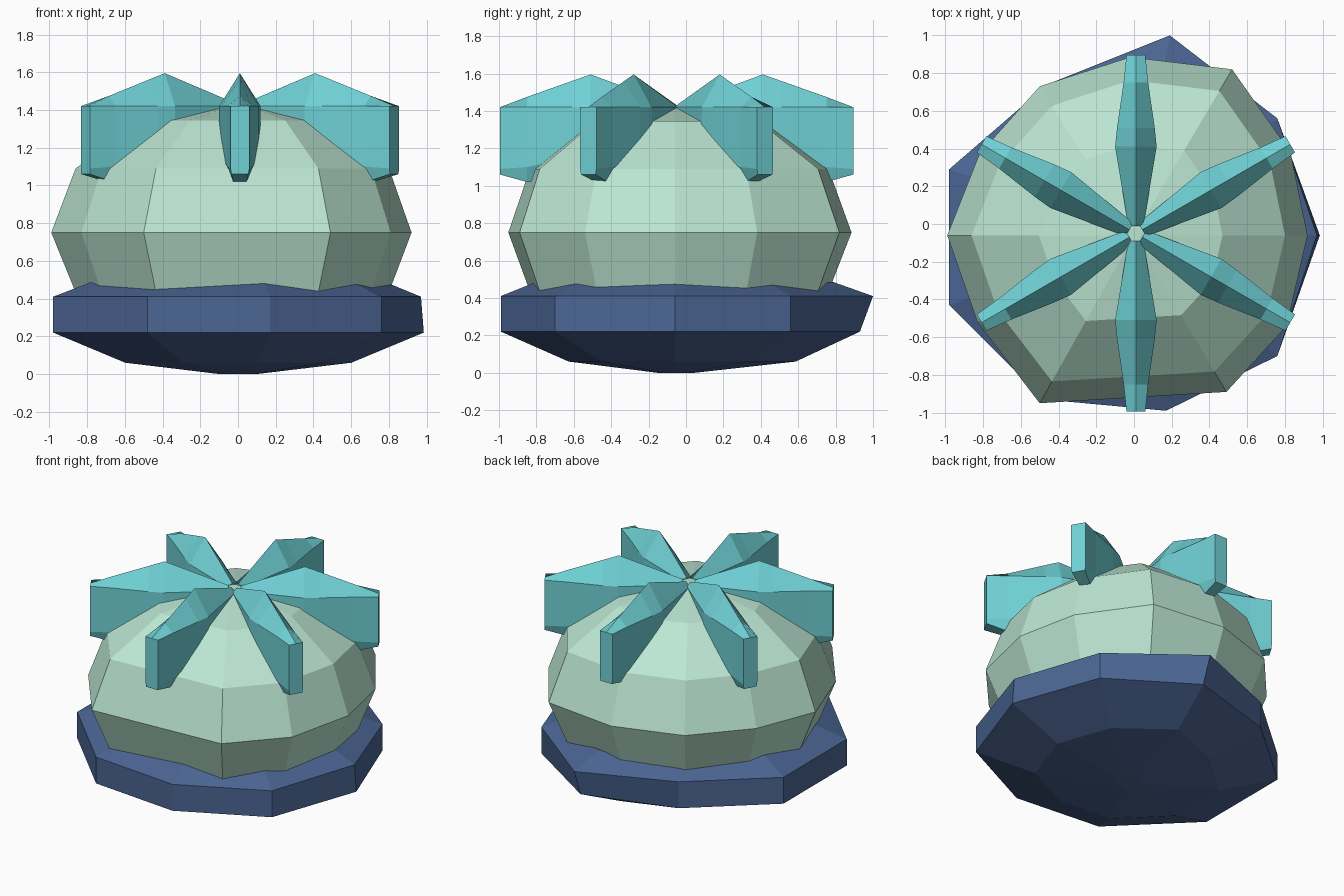
import bpy
from math import cos, sin, radians

if "Cube" in bpy.data.objects:
    bpy.data.objects.remove(bpy.data.objects["Cube"])

CX, CY = 0.0, -0.06   # shared axis of body and ribbons


def material(name, rgb):
    m = bpy.data.materials.new(name)
    m.diffuse_color = (*rgb, 1)
    m.use_nodes = True
    m.node_tree.nodes["Principled BSDF"].inputs["Base Color"].default_value = m.diffuse_color
    return m


def loft(name, rings, mat):
    """Skin a stack of equal-sized vertex rings and cap both ends."""
    n = len(rings[0])
    verts = [v for ring in rings for v in ring]
    faces = [tuple(reversed(range(n))),
             tuple(range(len(verts) - n, len(verts)))]
    for k in range(len(rings) - 1):
        for i in range(n):
            j = (i + 1) % n
            faces.append((k * n + i, k * n + j, (k + 1) * n + j, (k + 1) * n + i))
    me = bpy.data.meshes.new(name)
    me.from_pydata(verts, [], faces)
    me.update()
    me.materials.append(mat)
    ob = bpy.data.objects.new(name, me)
    bpy.context.collection.objects.link(ob)
    return ob


def stack(outline, profile):
    """Copies of an outline, scaled about the axis, at each (scale, z)."""
    return [[(CX + (x - CX) * s, CY + (y - CY) * s, z) for x, y in outline]
            for s, z in profile]


# Dish: uneven nine-sided saucer
dish_outline = [(0.985, -0.06), (0.76, 0.56), (0.19, 1.0), (-0.46, 0.74), (-0.98, 0.29),
                (-0.98, -0.43), (-0.48, -0.93), (0.17, -0.99), (0.76, -0.70)]
dish_rings = stack(dish_outline, [(0.1, 0), (0.61, 0.06), (1.0, 0.22), (1.0, 0.41),
                                  (0.8, 0.485), (0.3, 0.52)])
dish_rings[2][2] = (0.19, 0.93, 0.22)
dish_rings[3][0] = (0.97, -0.06, 0.41)
loft("dish", dish_rings, material("dish_blue", (0.07, 0.13, 0.29)))

# Body: faceted dome
body_outline = [(0.92, -0.06), (0.83, 0.38), (0.52, 0.82), (-0.02, 0.885), (-0.50, 0.73),
                (-0.82, 0.37), (-0.99, -0.06), (-0.83, -0.52), (-0.50, -0.95),
                (0.49, -0.89), (0.81, -0.54)]
loft("body", stack(body_outline, [(0.86, 0.41), (1.0, 0.75), (0.87, 1.09),
                                  (0.51, 1.345), (0.04, 1.43)]),
     material("body_mint", (0.50, 0.79, 0.65)))

# Ribbons: six radial fins, each swelling at its middle
# (radius, half width, ridge z, shoulder z, lower side z, bottom z, bottom half width)
sections = [(0.04, 0.04, 1.44, 1.42, 1.32, 1.25, 0.02),
            (0.46, 0.11, 1.595, 1.42, 1.17, 1.03, 0.04),
            (0.56, 0.10, 1.56, 1.42, 1.15, 1.03, 0.04),
            (0.80, 0.065, 1.475, 1.42, 1.10, 1.02, 0.035),
            (0.945, 0.05, 1.42, 1.42, 1.09, 1.06, 0.045)]
teal = material("ribbon_teal", (0.16, 0.64, 0.67))
for k in range(6):
    a = radians(30 + 60 * k)
    rings = []
    for r, w, top, sh, low, bot, bw in sections:
        cross = [(0, top), (w, sh), (w, low), (bw, bot), (-bw, bot), (-w, low), (-w, sh)]
        rings.append([(CX + 0.01 + r * cos(a) - t * sin(a),
                       CY + 0.01 + r * sin(a) + t * cos(a), z)
                      for t, z in reversed(cross)])
    for ring in rings:
        ring.reverse()
    loft(f"ribbon_{k + 1}", rings, teal)

# Consistent outward normals
import bmesh
for ob in bpy.data.objects:
    bm = bmesh.new()
    bm.from_mesh(ob.data)
    bmesh.ops.recalc_face_normals(bm, faces=bm.faces)
    bm.to_mesh(ob.data)
    bm.free()
